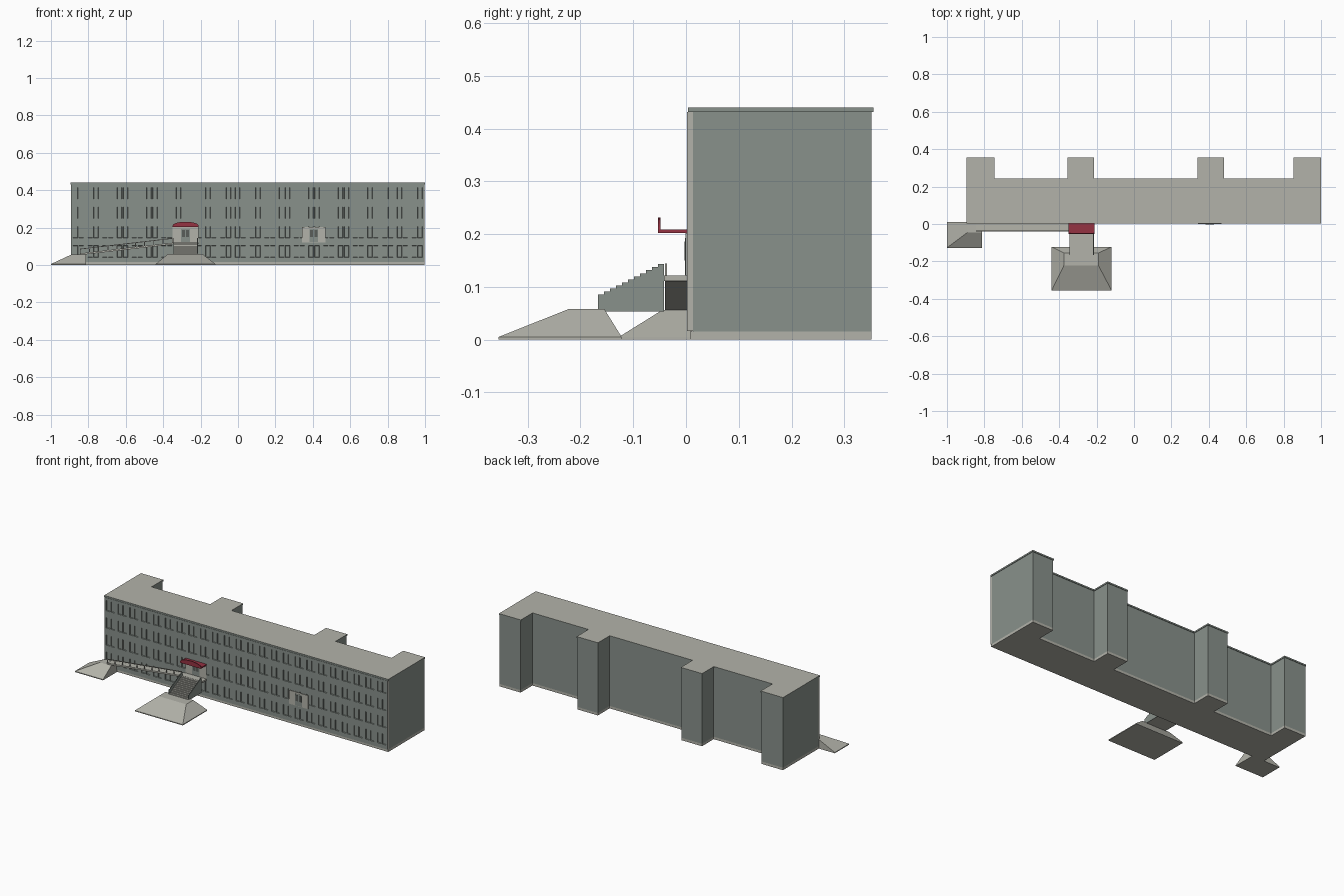
import bpy, bmesh, math

if "Cube" in bpy.data.objects:
    bpy.data.objects.remove(bpy.data.objects["Cube"])

def material(name, rgb):
    m = bpy.data.materials.new(name)
    m.diffuse_color = (*rgb, 1)
    m.use_nodes = True
    m.node_tree.nodes["Principled BSDF"].inputs["Base Color"].default_value = m.diffuse_color
    return m

WALL = material("wall_grey_green", (0.25, 0.285, 0.26))
STONE = material("light_stone", (0.45, 0.45, 0.40))
RED = material("canopy_red", (0.30, 0.032, 0.055))
DARK = material("dark_glass", (0.10, 0.11, 0.10))

def finish(bm, name, *mats):
    me = bpy.data.meshes.new(name)
    bm.to_mesh(me)
    bm.free()
    for m in mats:
        me.materials.append(m)
    ob = bpy.data.objects.new(name, me)
    bpy.context.collection.objects.link(ob)
    return ob

def prism(name, pts, a, b, axis, *mats, rule=None):
    """Extrude a 2D outline from a to b along an axis."""
    place = {'x': lambda p, t: (t, p[0], p[1]),
             'y': lambda p, t: (p[0], t, p[1]),
             'z': lambda p, t: (p[0], p[1], t)}[axis]
    bm = bmesh.new()
    lo = [bm.verts.new(place(p, a)) for p in pts]
    hi = [bm.verts.new(place(p, b)) for p in pts]
    n = len(pts)
    bm.faces.new(lo)
    bm.faces.new(hi)
    for i in range(n):
        j = (i + 1) % n
        bm.faces.new((lo[i], lo[j], hi[j], hi[i]))
    bmesh.ops.recalc_face_normals(bm, faces=bm.faces)
    if rule:
        for f in bm.faces:
            f.material_index = rule(f)
    return finish(bm, name, *mats)

def box(name, x0, x1, y0, y1, z0, z1, mat):
    return prism(name, [(x0, y0), (x1, y0), (x1, y1), (x0, y1)], z0, z1, 'z', mat)

def mound(name, base, top, h, lip=0.005):
    """Earth bank: low vertical lip, then sloped sides to a flat top."""
    def ring(r, z):
        x0, x1, y0, y1 = r
        return [bm.verts.new(c) for c in ((x0, y0, z), (x1, y0, z), (x1, y1, z), (x0, y1, z))]
    bm = bmesh.new()
    rings = [ring(base, 0), ring(base, lip), ring(top, h)]
    for a, b in zip(rings, rings[1:]):
        for i in range(4):
            j = (i + 1) % 4
            bm.faces.new((a[i], a[j], b[j], b[i]))
    bm.faces.new(rings[0])
    bm.faces.new(rings[2])
    bmesh.ops.recalc_face_normals(bm, faces=bm.faces)
    return finish(bm, name, STONE)

# Main block: long slab with four stair towers at the back
X0, X1 = -0.893, 0.997
TOWERS = [(X0, -0.75), (-0.353, -0.217), (0.342, 0.478), (0.857, X1)]

def outline(o, front):
    pts = [(X0 - o, front), (X1 + o, front)]
    for a, b in reversed(TOWERS):
        pts += [(b + o, 0.24 + o), (b + o, 0.352 + o), (a - o, 0.352 + o), (a - o, 0.24 + o)]
    # end towers run straight into the end walls
    return [p for p in pts if not (p[1] == 0.24 + o and p[0] in (X0 - o, X1 + o))]

prism("plinth", outline(0, 0.008), 0, 0.015, 'z', STONE)
prism("main_block", outline(0, 0.013), 0.015, 0.431, 'z', WALL)
prism("roof", outline(0.003, 0.004), 0.431, 0.44, 'z', STONE, WALL,
      rule=lambda f: 0 if f.normal.z > 0.5 else 1)

# Front facade: four floors of paired, recessed windows
BAYS, FLOORS, ZB, ZT = 24, 4, 0.016, 0.431
pitch, storey = (X1 - X0) / BAYS, (ZT - ZB) / FLOORS
xs = [X0 + pitch * (i + t) for i in range(BAYS) for t in (0, 0.14, 0.46, 0.54, 0.86)] + [X1]
zs = [ZB + storey * (i + t) for i in range(FLOORS) for t in (0, 0.24, 0.84)] + [ZT]
bm = bmesh.new()
grid = [[bm.verts.new((x, 0.002, z)) for z in zs] for x in xs]
windows = []
for i in range(len(xs) - 1):
    for j in range(len(zs) - 1):
        f = bm.faces.new((grid[i][j], grid[i + 1][j], grid[i + 1][j + 1], grid[i][j + 1]))
        if i % 5 in (1, 3) and j % 3 == 1:
            windows.append(f)
rim = [e for e in bm.edges if e.is_boundary]
bm.normal_update()
bmesh.ops.inset_individual(bm, faces=windows, thickness=0.0015, depth=-0.006)
ext = bmesh.ops.extrude_edge_only(bm, edges=rim)["geom"]
for v in ext:
    if isinstance(v, bmesh.types.BMVert):
        v.co.y = 0.0135
bmesh.ops.recalc_face_normals(bm, faces=bm.faces)
for f in bm.faces:
    cx = f.calc_center_median().x
    if abs(cx - X0) < 1e-4 or abs(cx - X1) < 1e-4:
        f.material_index = 1
finish(bm, "front_facade", WALL, STONE)

# Light surrounds with a small opening, one over the landing and one to the right
for name, a, b in (("entrance", -0.35, -0.21), ("side_bay", 0.342, 0.468)):
    c = (a + b) / 2
    box(name + "_panel", a, b, -0.001, 0.002, 0.12, 0.202, STONE)
    box(name + "_frame", c - 0.024, c + 0.024, -0.002, 0, 0.122, 0.192, WALL)
    for s in (-1, 1):
        x = c + s * 0.011
        box(name + "_glass", x - 0.008, x + 0.008, -0.003, -0.001, 0.15, 0.186, DARK)

# Canopy: slab with an arched front board
box("canopy_slab", -0.35, -0.21, -0.053, 0.002, 0.202, 0.209, RED)
arch = [(-0.28 + 0.07 * math.cos(math.pi * i / 12),
         0.209 + 0.022 * math.sin(math.pi * i / 12)) for i in range(13)]
prism("canopy_board", arch + [(-0.35, 0.202), (-0.21, 0.202)], -0.053, -0.048, 'y', RED)

# Landing and the stepped stair with side walls
box("landing", -0.35, -0.21, -0.042, 0.002, 0.111, 0.121, STONE)
STEPS, YS, YE = 11, -0.167, -0.042

def stair_profile(z_low, z_high):
    pts = [(YE, 0.053), (YS, 0.053)]
    for i in range(STEPS):
        z = z_low + (z_high - z_low) * i / (STEPS - 1)
        pts += [(YS + (YE - YS) * i / STEPS, z), (YS + (YE - YS) * (i + 1) / STEPS, z)]
    return pts

prism("stair", stair_profile(0.062, 0.12), -0.342, -0.218, 'x', STONE)
for x in (-0.346, -0.218):
    prism("stair_side_wall", stair_profile(0.085, 0.143), x, x + 0.004, 'x', WALL)

# Long access ramp with a handrail along its outer edge
RA, RB = -0.845, -0.35

def ramp_z(x):
    return 0.062 + (x - RA) / (RB - RA) * 0.057

def sloped(name, lo, hi, y0, y1, mat):
    prism(name, [(RA, ramp_z(RA) + lo), (RB, ramp_z(RB) + lo),
                 (RB, ramp_z(RB) + hi), (RA, ramp_z(RA) + hi)], y0, y1, 'y', mat)

sloped("ramp", -0.009, 0, -0.04, 0.002, STONE)
sloped("ramp_handrail", 0.021, 0.025, -0.04, -0.036, STONE)
for i in range(11):
    x = RA + (RB - RA - 0.004) * i / 10
    box("ramp_post", x, x + 0.004, -0.04, -0.036, ramp_z(x) - 0.002, ramp_z(x) + 0.022, STONE)

# Earth banks under the stair and under the ramp foot
mound("stair_bank", (-0.44, -0.12, -0.355, -0.122), (-0.375, -0.19, -0.222, -0.155), 0.058)
mound("ramp_bank", (-1.0, -0.812, -0.127, 0.01), (-0.89, -0.814, -0.045, 0.01), 0.056)
